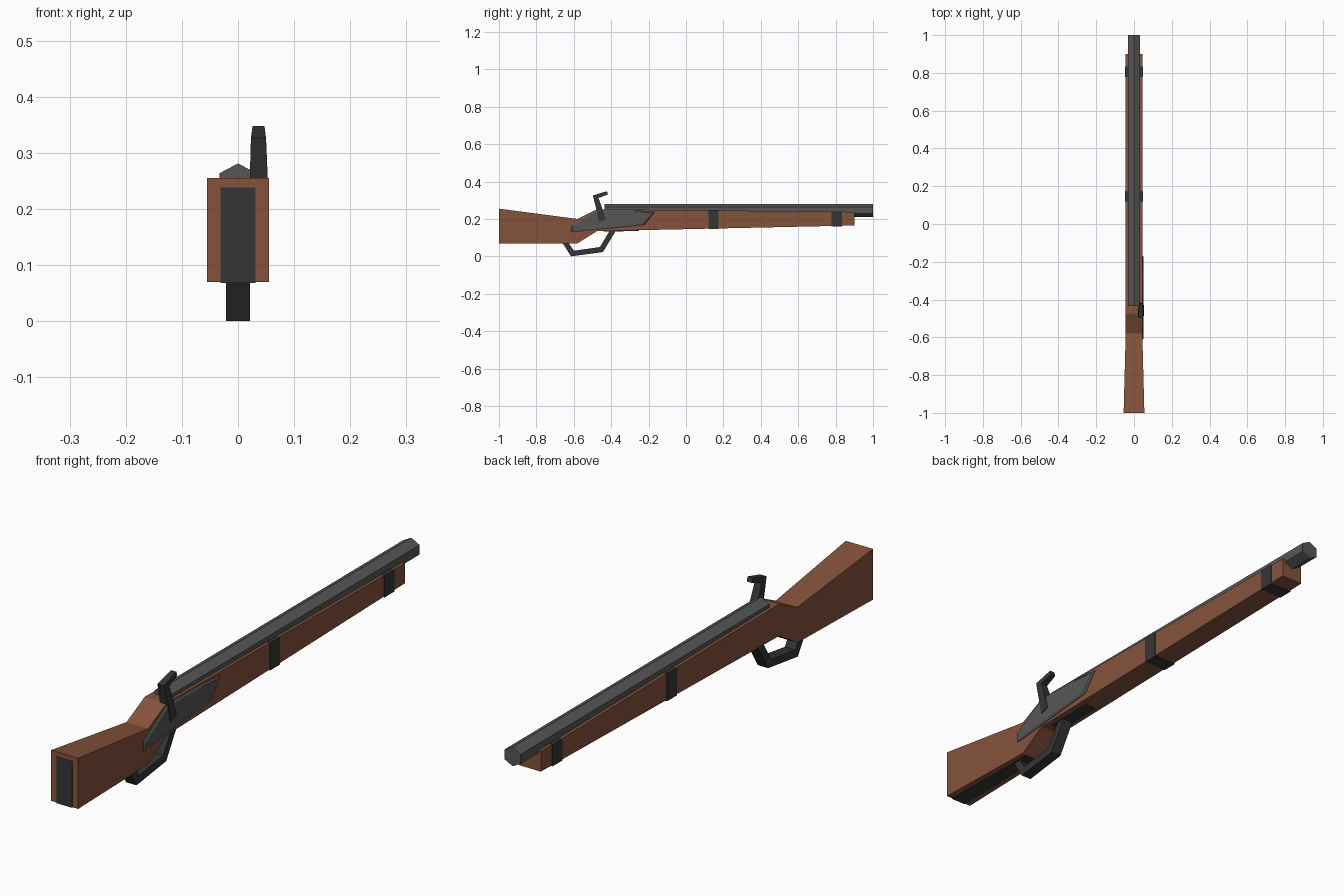
import bpy, bmesh, math

if "Cube" in bpy.data.objects:
    bpy.data.objects.remove(bpy.data.objects["Cube"])


def material(name, rgb):
    m = bpy.data.materials.new(name)
    m.diffuse_color = (*rgb, 1)
    m.use_nodes = True
    m.node_tree.nodes["Principled BSDF"].inputs["Base Color"].default_value = m.diffuse_color
    return m


WOOD = material("brown wood", (0.235, 0.086, 0.045))
STEEL = material("grey steel", (0.095, 0.094, 0.092))
DARK = material("dark iron", (0.036, 0.036, 0.036))


def finish(name, bm, mat):
    bmesh.ops.recalc_face_normals(bm, faces=bm.faces)
    me = bpy.data.meshes.new(name)
    bm.to_mesh(me)
    bm.free()
    me.materials.append(mat)
    ob = bpy.data.objects.new(name, me)
    bpy.context.collection.objects.link(ob)
    return ob


def loft(name, rings, mat):
    """Join equal-length rings of points and cap both ends."""
    bm = bmesh.new()
    vs = [[bm.verts.new(p) for p in r] for r in rings]
    n = len(vs[0])
    for a, b in zip(vs, vs[1:]):
        for i in range(n):
            j = (i + 1) % n
            bm.faces.new((a[i], a[j], b[j], b[i]))
    bm.faces.new(vs[0])
    bm.faces.new(vs[-1])
    return finish(name, bm, mat)


def beam(name, stations, mat):
    """Rectangular sections: (y, z bottom, z top, half width)."""
    return loft(name, [[(-w, y, b), (w, y, b), (w, y, t), (-w, y, t)]
                       for y, b, t, w in stations], mat)


def prism(name, profile, x0, x1, mat):
    """Side profile (y, z) extruded across x."""
    return loft(name, [[(x, y, z) for y, z in profile] for x in (x0, x1)], mat)


# Wooden stock
beam("stock", [(-1, .07, .255, .055), (-.58, .07, .2, .044),
               (-.475, .135, .252, .044), (.9, .165, .238, .044)], WOOD)

# Six-sided barrel
hexagon = [(.038 * math.sin(math.radians(60 * i)),
            .246 + .035 * math.cos(math.radians(60 * i))) for i in range(6)]
loft("barrel", [[(x, y, z) for x, z in hexagon] for y in (-.435, 1)], STEEL)

# Barrel bands follow the taper of the fore stock
for name, y in (("rear_band", .147), ("front_band", .807)):
    t = (y + .475) / 1.375
    bottom, top = .135 + .03 * t, .252 - .014 * t
    beam(name, [(y - .028, bottom - .003, top + .001, .0465),
                (y + .028, bottom - .003, top + .001, .0465)], DARK)

# Butt plate wrapping the rear face and underside
beam("butt_plate", [(-1.001, .069, .238, .031), (-.997, .069, .238, .031)], DARK)
beam("butt_underplate", [(-1.001, .068, .074, .031), (-.585, .068, .074, .026)], DARK)

# Trigger guard and its front mounting plate
prism("trigger_guard", [(-.662, .075), (-.615, 0), (-.444, .023), (-.372, .142),
                        (-.405, .142), (-.46, .05), (-.6, .03), (-.63, .075)],
      -.021, .021, DARK)
beam("guard_plate", [(-.44, .132, .142, .024), (-.25, .136, .146, .024)], DARK)

# Lock plate with a bevelled outer face
bm = bmesh.new()
outline = [(-.612, .165), (-.612, .128), (-.225, .165), (-.168, .236),
           (-.28, .248), (-.475, .25)]
inner = [bm.verts.new((.03, y, z)) for y, z in outline]
outer = [bm.verts.new((.046, y, z)) for y, z in outline]
for i in range(len(outline)):
    j = (i + 1) % len(outline)
    bm.faces.new((inner[i], inner[j], outer[j], outer[i]))
bm.faces.new(inner)
face = bm.faces.new(outer)
bmesh.ops.recalc_face_normals(bm, faces=bm.faces)
bmesh.ops.inset_region(bm, faces=[face], thickness=.009, depth=.005)
finish("lock_plate", bm, STEEL)

# Hammer: tapering shank with a forward-leaning spur
shank = [((-.465, .185), (-.43, .195), .019, .054),
         ((-.48, .255), (-.447, .255), .021, .053),
         ((-.498, .326), (-.468, .312), .023, .050)]
rings = [[(a, *p), (b, *p), (b, *q), (a, *q)] for p, q, a, b in shank]
rings.append([(.026, -.422, .348), (.047, -.422, .348),
              (.047, -.418, .331), (.026, -.418, .331)])
loft("hammer", rings, DARK)
